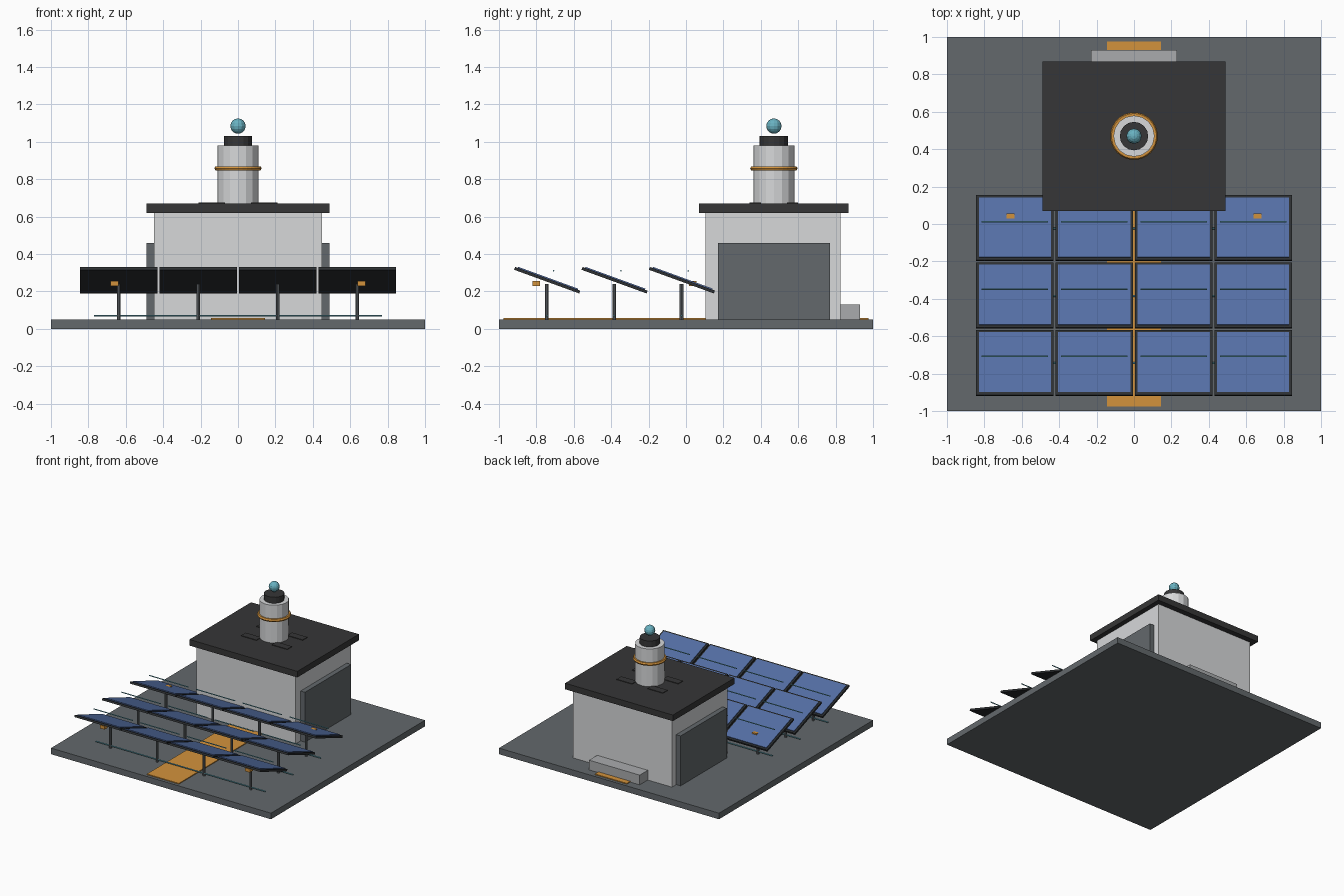
import bpy
from math import radians
from mathutils import Matrix, Vector

cube = bpy.data.objects.get("Cube")
if cube:
    bpy.data.objects.remove(cube, do_unlink=True)


def material(name, r, g, b):
    m = bpy.data.materials.new(name)
    m.use_nodes = True
    m.diffuse_color = (r, g, b, 1)
    m.node_tree.nodes["Principled BSDF"].inputs["Base Color"].default_value = (r, g, b, 1)
    return m


slate = material("slate grey", 0.125, 0.14, 0.15)
white = material("wall white", 0.68, 0.69, 0.7)
dark = material("roof charcoal", 0.037, 0.037, 0.038)
frame_black = material("frame black", 0.026, 0.029, 0.032)
blue = material("panel blue", 0.09, 0.16, 0.38)
teal = material("glow teal", 0.14, 0.44, 0.53)
orange = material("signal orange", 0.65, 0.29, 0.045)
grey = material("step grey", 0.4, 0.41, 0.42)


def finish(name, mat):
    ob = bpy.context.object
    ob.name = name
    ob.data.materials.append(mat)
    return ob


def box(name, mat, center, size):
    bpy.ops.mesh.primitive_cube_add(size=1, location=center)
    ob = finish(name, mat)
    ob.data.transform(Matrix.Diagonal((*size, 1)))
    return ob


def tube(name, mat, x, y, bottom, top, radius, sides):
    bpy.ops.mesh.primitive_cylinder_add(vertices=sides, radius=radius, depth=top - bottom,
                                        location=(x, y, (bottom + top) / 2))
    return finish(name, mat)


def rod(name, mat, center, length, radius):
    bpy.ops.mesh.primitive_cylinder_add(vertices=8, radius=radius, depth=length,
                                        location=center, rotation=(0, radians(90), 0))
    return finish(name, mat)


# Ground slab and the path running front to back
box("ground_slab", slate, (0, 0, 0.025), (2, 2, 0.05))
box("path", orange, (0, 0, 0.053), (0.29, 1.95, 0.008))

# Building with roof, side doors and rear step
box("building_walls", white, (0, 0.465, 0.335), (0.9, 0.72, 0.57))
box("roof", dark, (0, 0.47, 0.645), (0.98, 0.8, 0.05))
box("rear_step", grey, (0, 0.87, 0.09), (0.46, 0.12, 0.08))
for side, label in ((-1, "right"), (1, "left")):
    box(f"{label}_side_door", slate, (side * 0.465, 0.47, 0.255), (0.05, 0.6, 0.41))
    for offset, place in ((-0.1, "front"), (0.1, "rear")):
        box(f"{label}_{place}_roof_plate", dark,
            (side * 0.14, 0.47 + offset, 0.672), (0.14, 0.06, 0.006))

# Beacon tower
tube("tower", white, 0, 0.47, 0.67, 0.98, 0.11, 16)
tube("tower_cap", dark, 0, 0.47, 0.98, 1.03, 0.076, 16)
bpy.ops.mesh.primitive_torus_add(major_radius=0.114, minor_radius=0.013, major_segments=32,
                                 minor_segments=6, location=(0, 0.47, 0.858))
finish("tower_ring", orange)
bpy.ops.mesh.primitive_uv_sphere_add(segments=12, ring_count=8, radius=0.041,
                                     location=(0, 0.47, 1.084))
finish("beacon", teal)

# Solar panels: three tilted rows of four, each on a post
tilt = Matrix.Rotation(radians(-20), 3, "X")
for row in range(3):
    y = -0.742 + 0.36 * row
    for column in range(4):
        x = (column - 1.5) * 0.425
        center = Vector((x, y, 0.26))
        tag = f"{row + 1}_{column + 1}"
        frame = box(f"panel_frame_{tag}", frame_black, center, (0.415, 0.37, 0.016))
        glass = box(f"panel_glass_{tag}", blue, center + tilt @ Vector((0, 0, 0.01)),
                    (0.385, 0.34, 0.008))
        for part in (frame, glass):
            part.rotation_euler = tilt.to_euler()
        tube(f"panel_post_{tag}", slate, x, y - 0.002, 0.05, 0.24, 0.01, 8)
        rod(f"light_rod_{tag}", teal, (x, y + 0.034, 0.31), 0.355, 0.004)
    rod(f"ground_cable_{row + 1}", teal, (0, y - 0.002, 0.07), 1.54, 0.005)

# Junction boxes on the outer panels of the front and rear rows
for side, label in ((-1, "right"), (1, "left")):
    for y, place in ((-0.8, "front"), (0.036, "rear")):
        box(f"{label}_{place}_junction_box", orange, (side * 0.66, y, 0.243), (0.042, 0.04, 0.027))
